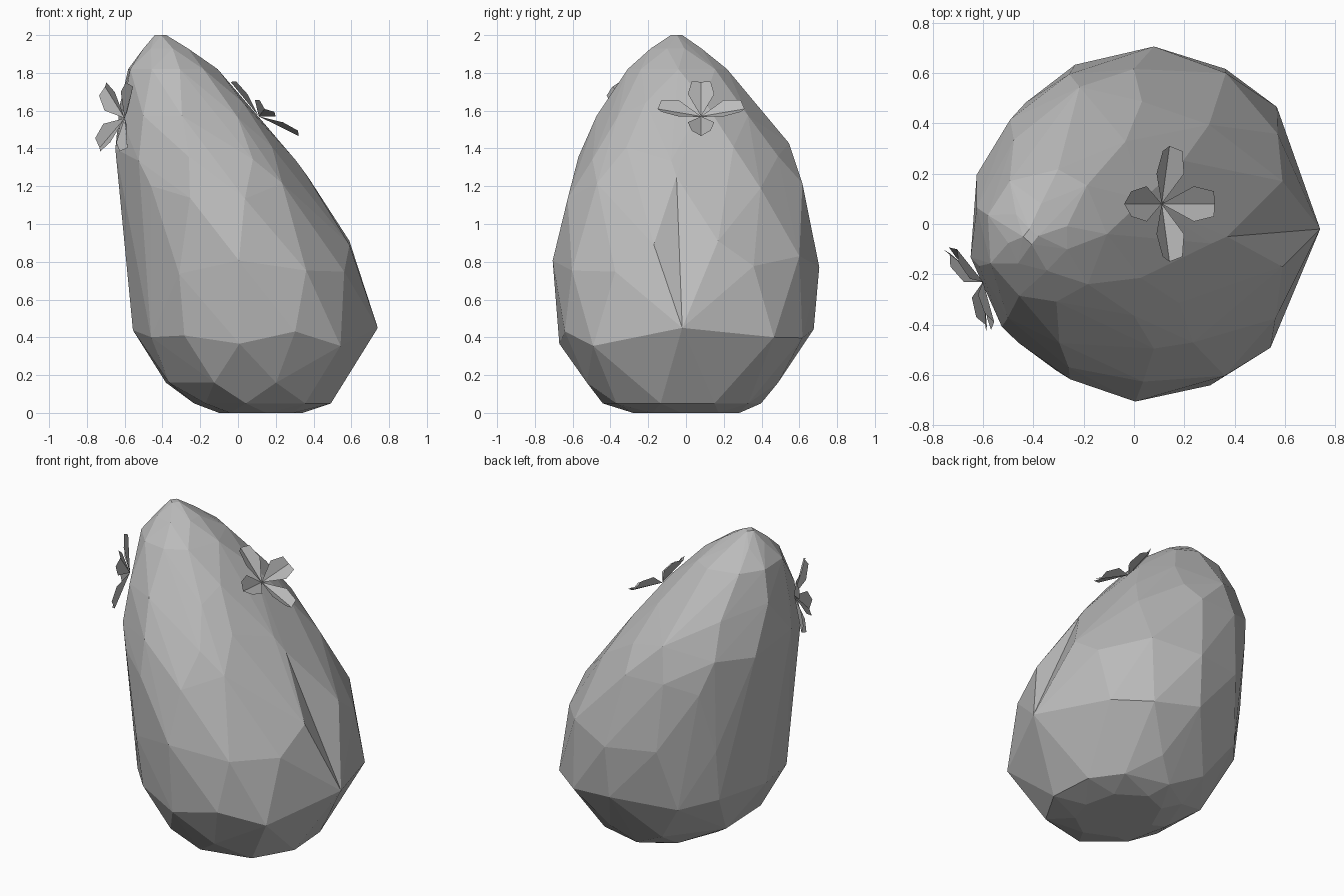
import bpy
import bmesh
import math
import random
from mathutils import Vector

random.seed(4)
if "Cube" in bpy.data.objects:
    bpy.data.objects.remove(bpy.data.objects["Cube"], do_unlink=True)

grey = bpy.data.materials.new("stone_grey")
grey.use_nodes = True
STONE = (0.5, 0.5, 0.5, 1)
grey.diffuse_color = STONE
grey.node_tree.nodes["Principled BSDF"].inputs["Base Color"].default_value = STONE


def add_object(name, bm):
    mesh = bpy.data.meshes.new(name)
    bm.to_mesh(mesh)
    bm.free()
    mesh.materials.append(grey)
    obj = bpy.data.objects.new(name, mesh)
    bpy.context.collection.objects.link(obj)
    return obj


# Leaning boulder: height, x range, y range, corner count of each section
SECTIONS = [
    (0.0, -0.1, 0.34, -0.28, 0.28, 8),
    (0.05, -0.23, 0.5, -0.45, 0.4, 9),
    (0.16, -0.4, 0.54, -0.54, 0.5, 9),
    (0.4, -0.55, 0.74, -0.67, 0.67, 13),
    (0.78, -0.57, 0.65, -0.70, 0.70, 12),
    (1.17, -0.62, 0.43, -0.64, 0.62, 12),
    (1.38, -0.655, 0.27, -0.57, 0.54, 11),
    (1.6, -0.63, 0.09, -0.47, 0.41, 10),
    (1.82, -0.59, -0.11, -0.31, 0.22, 9),
    (1.93, -0.5, -0.26, -0.19, 0.08, 7),
    (2.0, -0.44, -0.38, -0.08, -0.02, 4),
]


def build_boulder():
    bm = bmesh.new()
    for i, (z, x0, x1, y0, y1, count) in enumerate(SECTIONS):
        for k in range(count):
            a = math.tau * (k + 0.5 * (i % 2) + random.uniform(-0.2, 0.2)) / count
            chipped = 0.3 < z < 1.3 and math.cos(a) > 0.9
            if chipped:
                continue
            lift = random.uniform(-0.05, 0.05) if 0.2 < z < 1.7 else 0
            x = (x0 + x1) / 2 + (x1 - x0) / 2 * math.cos(a) * 1.01
            y = (y0 + y1) / 2 + (y1 - y0) / 2 * math.sin(a) * 1.01
            # Slide along the wall when lifted, so the outline keeps its lean
            lean = -0.8 if math.cos(a) > 0.3 and z > 1 else 0
            bm.verts.new((x + lift * lean, y, z + lift))
    # Protruding tip with a chipped hollow above it
    tip = bm.verts.new((0.74, -0.02, 0.45))
    crest = bm.verts.new((0.37, -0.05, 1.25))
    left_cheek = bm.verts.new((0.59, 0.17, 0.91))
    right_cheek = bm.verts.new((0.59, -0.17, 0.89))
    hull = bmesh.ops.convex_hull(bm, input=bm.verts)
    inner = {v for v in hull["geom_interior"] if isinstance(v, bmesh.types.BMVert)}
    cheeks_kept = not inner & {tip, crest, left_cheek, right_cheek}
    bmesh.ops.delete(bm, geom=list(inner), context="VERTS")
    if cheeks_kept:
        fold = bm.edges.get((left_cheek, right_cheek))
        if fold:
            bmesh.ops.rotate_edges(bm, edges=[fold])
    bmesh.ops.recalc_face_normals(bm, faces=bm.faces)
    return add_object("boulder", bm)


# Flowers: four creased petals, cupped away from the stone
def build_flower(name, centre, normal, sideways, turn):
    n = Vector(normal).normalized()
    s = Vector(sideways)
    s = (s - n * s.dot(n)).normalized()
    u = n.cross(s)
    bm = bmesh.new()
    for k in range(4):
        a = turn + k * math.pi / 2
        along = s * math.cos(a) + u * math.sin(a)
        across = n.cross(along)

        def point(length, width, height):
            return bm.verts.new(Vector(centre) + along * length + across * width + n * height)

        base = point(0, 0, 0)
        end = point(0.23, 0, 0.05)
        for side in (1, -1):
            shoulder = point(0.12, 0.07 * side, 0.055)
            corner = point(0.21, 0.05 * side, 0.07)
            bm.faces.new([base, end, corner, shoulder][::side])
    return add_object(name, bm)


build_boulder()
build_flower("upper_flower", (0.11, 0.08, 1.57), (0.62, 0, 0.78), (0, 1, 0), 0)
build_flower("side_flower", (-0.6, -0.23, 1.56), (-0.88, -0.45, 0.1), (-0.45, 0.88, 0), math.pi / 4)
